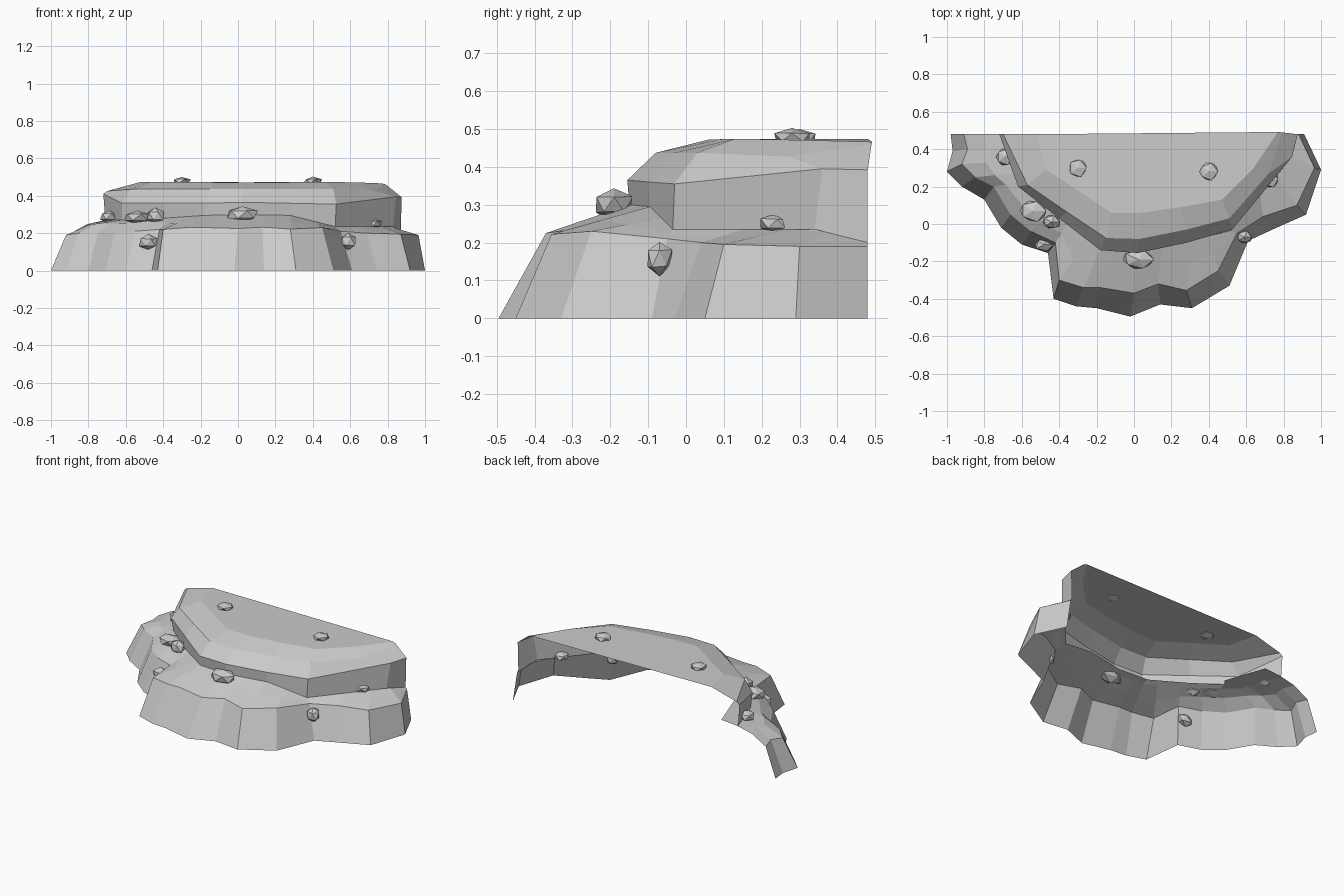
import bpy, bmesh, random
from mathutils import Vector

random.seed(4)


def loft(name, rows, cap=False):
    """Open sheet through rows of points, running left to right around the front."""
    bm = bmesh.new()
    vr = [[bm.verts.new(p) for p in r] for r in rows]
    for a, b in zip(vr, vr[1:]):
        for i in range(len(a) - 1):
            bm.faces.new((a[i], a[i + 1], b[i + 1], b[i]))
    if cap:
        bm.faces.new(vr[-1])
    me = bpy.data.meshes.new(name)
    bm.to_mesh(me)
    bm.free()
    ob = bpy.data.objects.new(name, me)
    bpy.context.collection.objects.link(ob)
    return ob


# Upper tier: foot, wall top, bevel and top edge
foot = [(-.71, .48, .27), (-.62, .22, .27), (-.40, .03, .28), (-.18, -.13, .295), (.02, -.15, .30),
        (.28, -.095, .295), (.52, -.035, .235), (.83, .34, .235), (.87, .48, .20)]
wall = [(-.72, .48, .41), (-.62, .20, .36), (-.40, .03, .36), (-.18, -.14, .36), (.02, -.155, .365),
        (.28, -.10, .36), (.525, -.03, .355), (.845, .36, .395), (.875, .48, .392)]
bevel = [(-.70, .48, .425), (-.57, .21, .435), (-.36, .065, .437), (-.15, -.075, .437), (.03, -.08, .437),
         (.28, -.03, .437), (.51, .03, .437), (.72, .27, .427), (.79, .49, .46)]
top = [(-.52, .48, .474), (-.47, .29, .473), (-.30, .18, .474), (-.12, .06, .472), (.04, .06, .472),
       (.25, .09, .472), (.47, .13, .474), (.64, .30, .471), (.77, .492, .466)]
loft("upper_tier", [foot, wall, bevel, top], cap=True)

# Lower tier: ground x, y / rim x, y, z / position along the upper tier's foot
columns = [
    (-.98, .48, -.91, .48, .19, 0), (-.97, .39, -.89, .40, .20, .3), (-1.0, .28, -.92, .32, .19, .55),
    (-.92, .20, -.85, .25, .20, .8), (-.80, .13, -.75, .20, .20, 1), (-.71, -.02, -.66, .05, .20, 1.4),
    (-.60, -.11, -.55, -.04, .21, 1.8), (-.46, -.155, -.42, -.10, .22, 2.2), (-.43, -.40, -.40, -.30, .22, 2.7),
    (-.31, -.44, -.27, -.34, .23, 3), (-.20, -.45, -.18, -.34, .23, 3.4), (-.02, -.495, 0, -.37, .225, 4),
    (.14, -.43, .13, -.32, .232, 4.5), (.31, -.45, .28, -.355, .222, 5), (.51, -.33, .45, -.25, .23, 5.5),
    (.61, -.09, .55, -.05, .21, 6), (.74, -.03, .69, .04, .20, 6.5), (.92, .05, .87, .10, .195, 6.8),
    (1.0, .29, .965, .30, .19, 7.2), (.91, .48, .88, .48, .19, 8)]


def along_foot(t):
    i = min(int(t), len(foot) - 2)
    return Vector(foot[i]).lerp(Vector(foot[i + 1]), t - i)


ground = [(c[0], c[1], 0) for c in columns]
rim = [Vector(c[2:5]) for c in columns]
inner = [along_foot(c[5]) for c in columns]
# Left lobe is mounded, and the ledge tucks a little under the upper tier
middle = [(r + n) / 2 + Vector((0, 0, .017 if c[5] < 2 else 0)) for r, n, c in zip(rim, inner, columns)]
tuck = [n + Vector((.12 if c[5] < 1.2 else 0, 0 if c[5] < 1.2 else min(.04, .48 - n.y), .01))
        for n, c in zip(inner, columns)]
loft("lower_tier", [ground, rim, middle, inner, tuck])


# Scattered stones: position and half sizes
stones = [((-.30, .30, .478), (.052, .052, .023)), ((.40, .28, .478), (.052, .052, .023)),
          ((.025, -.19, .30), (.09, .055, .045)), ((-.69, .36, .29), (.05, .05, .034)),
          ((-.54, .07, .285), (.077, .062, .037)), ((-.44, .01, .293), (.052, .04, .046)),
          ((-.48, -.11, .15), (.052, .038, .042)), ((.59, -.07, .158), (.046, .036, .048)),
          ((.73, .24, .25), (.05, .047, .028))]
for n, (loc, size) in enumerate(stones):
    bpy.ops.mesh.primitive_ico_sphere_add(subdivisions=1, radius=1, location=loc)
    ob = bpy.context.object
    ob.name = f"stone_{n + 1}"
    for v in ob.data.vertices:
        v.co = Vector(s * k for s, k in zip(v.co * random.uniform(.9, 1.1), size))
